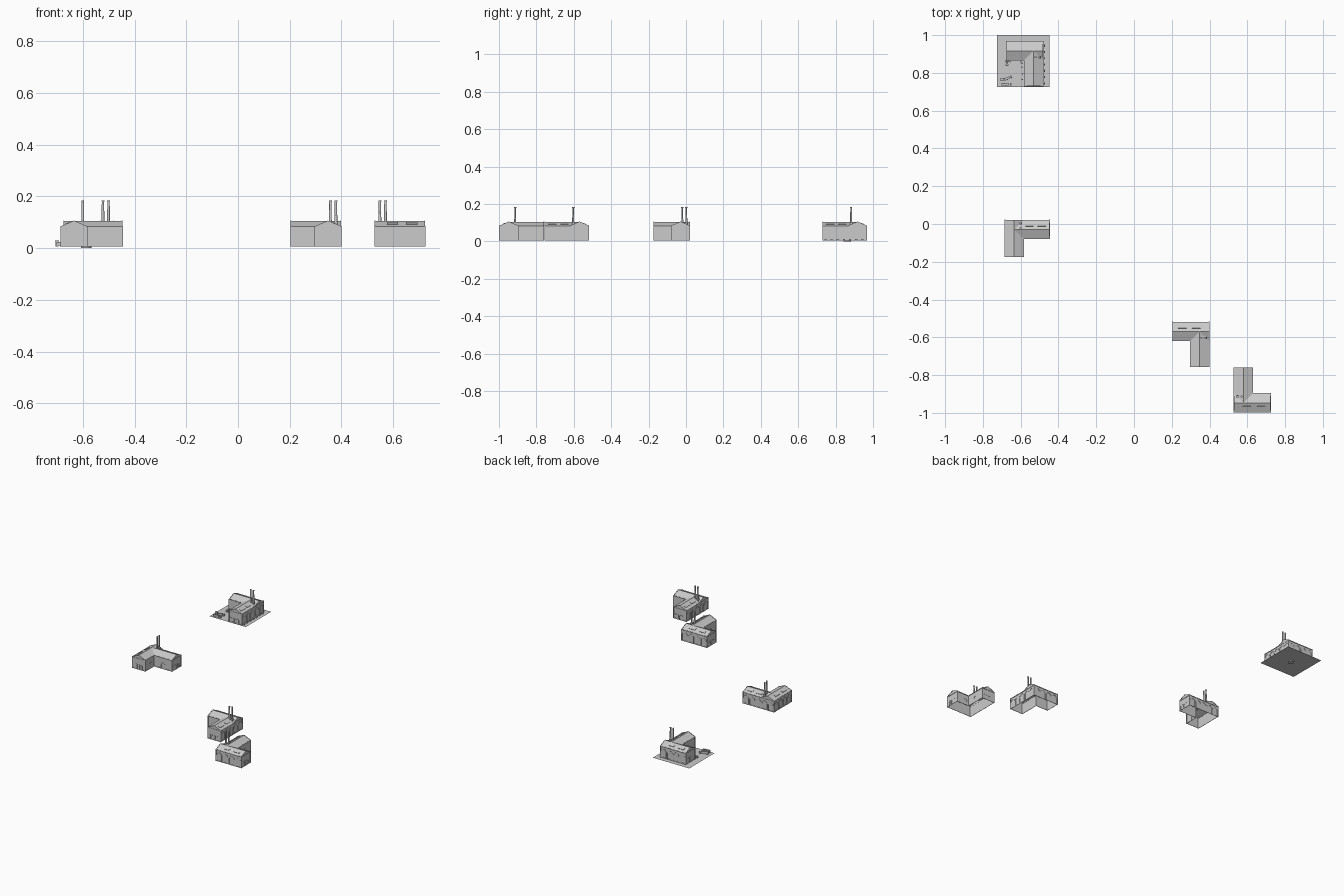
import bpy, bmesh, math, random
from mathutils import Matrix, Vector

if "Cube" in bpy.data.objects:
    bpy.data.objects.remove(bpy.data.objects["Cube"])

random.seed(4)
S, L, W = 0.192, 0.235, 0.098      # short wing, long wing, wing width
H = W / 2
Z0, ZE, ZR = 0.006, 0.083, 0.104   # ground, eave, ridge
CORNERS = [(0, 0), (-S, 0), (-S, -W), (-W, -W), (-W, -L), (0, -L)]
# corner position and turn of each of the four factory buildings
SITES = [(-0.482, 0.966, 0), (-0.683, 0.02, 90), (0.397, -0.52, 0), (0.53, -0.996, 180)]


def finish(bm, name, sites=None):
    """Turn a bmesh into one object, or into a linked copy on every site."""
    me = bpy.data.meshes.new(name)
    bm.to_mesh(me)
    bm.free()
    for x, y, turn in sites or [(0, 0, 0)]:
        ob = bpy.data.objects.new(name, me)
        ob.location = (x, y, 0)
        ob.rotation_euler.z = math.radians(turn)
        bpy.context.collection.objects.link(ob)


def box(bm, centre, size, m=Matrix()):
    bmesh.ops.create_cube(bm, size=1, matrix=m @ Matrix.Translation(centre) @ Matrix.Diagonal((*size, 1)))


def cyl(bm, centre, r1, r2, h, m=Matrix(), n=12):
    bmesh.ops.create_cone(bm, cap_ends=True, segments=n, radius1=r1, radius2=r2, depth=h,
                          matrix=m @ Matrix.Translation(centre))


def poly(bm, *pts):
    bm.faces.new([bm.verts.new(p) for p in pts])


def wall_frame(i):
    """Matrix whose x runs along wall i, y points outward, z is up; and its length."""
    a, b = Vector(CORNERS[i]), Vector(CORNERS[(i + 1) % 6])
    d = (b - a).normalized()
    m = Matrix(((d.x, d.y, 0, a.x), (d.y, -d.x, 0, a.y), (0, 0, 1, 0), (0, 0, 0, 1)))
    return m, (b - a).length


def arch_outline(c, w, top):
    spring = top - w / 2
    arc = [(c + w / 2 * math.cos(math.pi * k / 8), spring + w / 2 * math.sin(math.pi * k / 8)) for k in range(9)]
    return [(c + w / 2, Z0)] + arc + [(c - w / 2, Z0)]


def arch(bm, m, c, w, top, t, depth=0.002, panel=False):
    """Raised arch surround, with a door leaf if panel is set."""
    out, inn = arch_outline(c, w + 2 * t, top + t), arch_outline(c, w, top)
    P = lambda p, y: m @ Vector((p[0], y, p[1]))
    for k in range(len(out) - 1):
        o, p, i, j = out[k], out[k + 1], inn[k], inn[k + 1]
        poly(bm, P(o, depth), P(p, depth), P(j, depth), P(i, depth))
        poly(bm, P(o, 0), P(p, 0), P(p, depth), P(o, depth))
        poly(bm, P(i, 0), P(j, 0), P(j, depth), P(i, depth))
    if panel:
        poly(bm, *[P(p, depth * 0.4) for p in inn])


# walls: open shell with gable ends
bm = bmesh.new()
gable = {1: (-S, -H), 4: (-H, -L)}
for i in range(6):
    a, b = CORNERS[i], CORNERS[(i + 1) % 6]
    top = [(*b, ZE)] + ([(*gable[i], ZR)] if i in gable else []) + [(*a, ZE)]
    poly(bm, (*a, Z0), (*b, Z0), *top)
poly(bm, (0, -W, ZE), (0, 0, ZE), (0, -H, ZR))
finish(bm, "factory_walls", SITES)

# roof: two crossing gables joined by valleys
bm = bmesh.new()
ridge = (-H, -H, ZR)
poly(bm, (0, 0, ZE), (-S, 0, ZE), (-S, -H, ZR), (0, -H, ZR))
poly(bm, (-S, -W, ZE), (-W, -W, ZE), ridge, (-S, -H, ZR))
poly(bm, (0, -W, ZE), (0, -H, ZR), ridge)
poly(bm, (-W, -W, ZE), (-W, -L, ZE), (-H, -L, ZR), ridge)
poly(bm, (0, -L, ZE), (0, -W, ZE), ridge, (-H, -L, ZR))
bmesh.ops.translate(bm, verts=bm.verts, vec=(0, 0, 0.001))
finish(bm, "factory_roof", SITES)

# cornice bands, plinths and corner piers
bm = bmesh.new()
for i in range(6):
    m, n = wall_frame(i)
    box(bm, (n / 2, 0.0008, ZE - 0.002), (n, 0.003, 0.004), m)
    box(bm, (n / 2, 0.0004, Z0 + 0.003), (n, 0.002, 0.006), m)
    if i != 3:
        box(bm, (*CORNERS[i], (Z0 + ZE + 0.002) / 2), (0.005, 0.005, ZE + 0.002 - Z0))
finish(bm, "cornice_and_piers", SITES)

# gable copings
bm = bmesh.new()
slope = math.atan2(ZR - ZE, H)
run = math.hypot(ZR - ZE, H)
for cx, cy, turn in [(-S, -H, 90), (0, -H, 90), (-H, -L, 0)]:
    for s in (-1, 1):
        m = Matrix.Translation((cx, cy, 0)) @ Matrix.Rotation(math.radians(turn), 4, 'Z')
        m = m @ Matrix.Translation((s * H / 2, 0, (ZE + ZR) / 2)) @ Matrix.Rotation(s * slope, 4, 'Y')
        box(bm, (0, 0, 0.001), (run, 0.003, 0.003), m)
finish(bm, "gable_copings", SITES)

# blind arches, windows and doors on each wall
bm = bmesh.new()
for i, bays in ((0, 4), (5, 5)):
    m, n = wall_frame(i)
    for k in range(bays):
        arch(bm, m, n * (k + 0.5) / bays, n / bays - 0.010, 0.066, 0.002)
for i, centres, w, top in ((1, (0.03, 0.049, 0.068), 0.011, 0.04), (2, (0.065,), 0.026, 0.048),
                           (3, (0.07,), 0.026, 0.048), (4, (0.016, 0.033, 0.05, 0.067), 0.010, 0.038)):
    m, n = wall_frame(i)
    for c in centres:
        arch(bm, m, c, w, top, 0.002, panel=True)
finish(bm, "arches_and_doors", SITES)

# skylights on the outer roof slopes
bm = bmesh.new()
zm = (ZE + ZR) / 2 + 0.002
for x in (-0.067, -0.142):
    m = Matrix.Translation((x, -H / 2, zm)) @ Matrix.Rotation(-slope, 4, 'X')
    box(bm, (0, 0, 0), (0.044, 0.016, 0.004), m)
for y in (-0.13, -0.195):
    m = Matrix.Translation((-H / 2, y, zm)) @ Matrix.Rotation(slope, 4, 'Y')
    box(bm, (0, 0, 0), (0.016, 0.044, 0.004), m)
finish(bm, "skylights", SITES)

# twin chimneys with base block and rim
bm = bmesh.new()
for x in (-0.040, -0.0185):
    box(bm, (x, -0.083, 0.093), (0.014, 0.014, 0.018))
    cyl(bm, (x, -0.083, 0.142), 0.0055, 0.0045, 0.086)
    cyl(bm, (x, -0.083, 0.182), 0.0056, 0.0056, 0.004)
finish(bm, "chimneys", SITES)

# yard sheet under the rear building, with a drain ring below
bm = bmesh.new()
poly(bm, (-0.725, 0.725, Z0), (-0.448, 0.725, Z0), (-0.448, 1, Z0), (-0.725, 1, Z0))
finish(bm, "yard_ground")
bm = bmesh.new()
cyl(bm, (-0.587, 0.862, Z0 / 2), 0.02, 0.02, Z0 - 0.0004, n=24)
finish(bm, "yard_drain")


def truck(x, y, turn, length, tall):
    bm = bmesh.new()
    m = Matrix.Translation((x, y, Z0)) @ Matrix.Rotation(math.radians(turn), 4, 'Z')
    box(bm, (0, 0, 0.0045), (length, 0.010, 0.002), m)
    box(bm, (-length * 0.12, 0, 0.0055 + tall / 2), (length * 0.7, 0.012, tall), m)
    box(bm, (length * 0.41, 0, 0.010), (length * 0.18, 0.011, 0.010), m)
    for f in (-0.38, -0.2, 0.38):
        for s in (-1, 1):
            cyl(bm, (0, 0, 0), 0.003, 0.003, 0.002,
                m @ Matrix.Translation((f * length, s * 0.006, 0.003)) @ Matrix.Rotation(math.pi / 2, 4, 'X'), 8)
    finish(bm, "yard_truck")


truck(-0.675, 0.739, 0, 0.055, 0.012)
truck(-0.668, 0.772, 25, 0.045, 0.012)
truck(-0.672, 0.850, 90, 0.030, 0.008)

# gate hut at the yard corner
bm = bmesh.new()
box(bm, (-0.699, 0.765, Z0 + 0.010), (0.012, 0.010, 0.020))
box(bm, (-0.699, 0.765, Z0 + 0.0215), (0.016, 0.014, 0.003))
finish(bm, "gate_hut")

# crates and drums along the walls of the rear building
bm = bmesh.new()
for k in range(7):
    y = 0.745 + k * 0.033
    box(bm, (-0.474, y, Z0 + 0.004), (0.007, 0.009 + 0.006 * random.random(), 0.008))
for x, y in ((-0.592, 0.85), (-0.592, 0.83), (-0.59, 0.795), (-0.592, 0.765), (-0.60, 0.858), (-0.655, 0.86)):
    cyl(bm, (x, y, Z0 + 0.005), 0.004, 0.004, 0.010, n=8)
finish(bm, "crates_and_drums")
